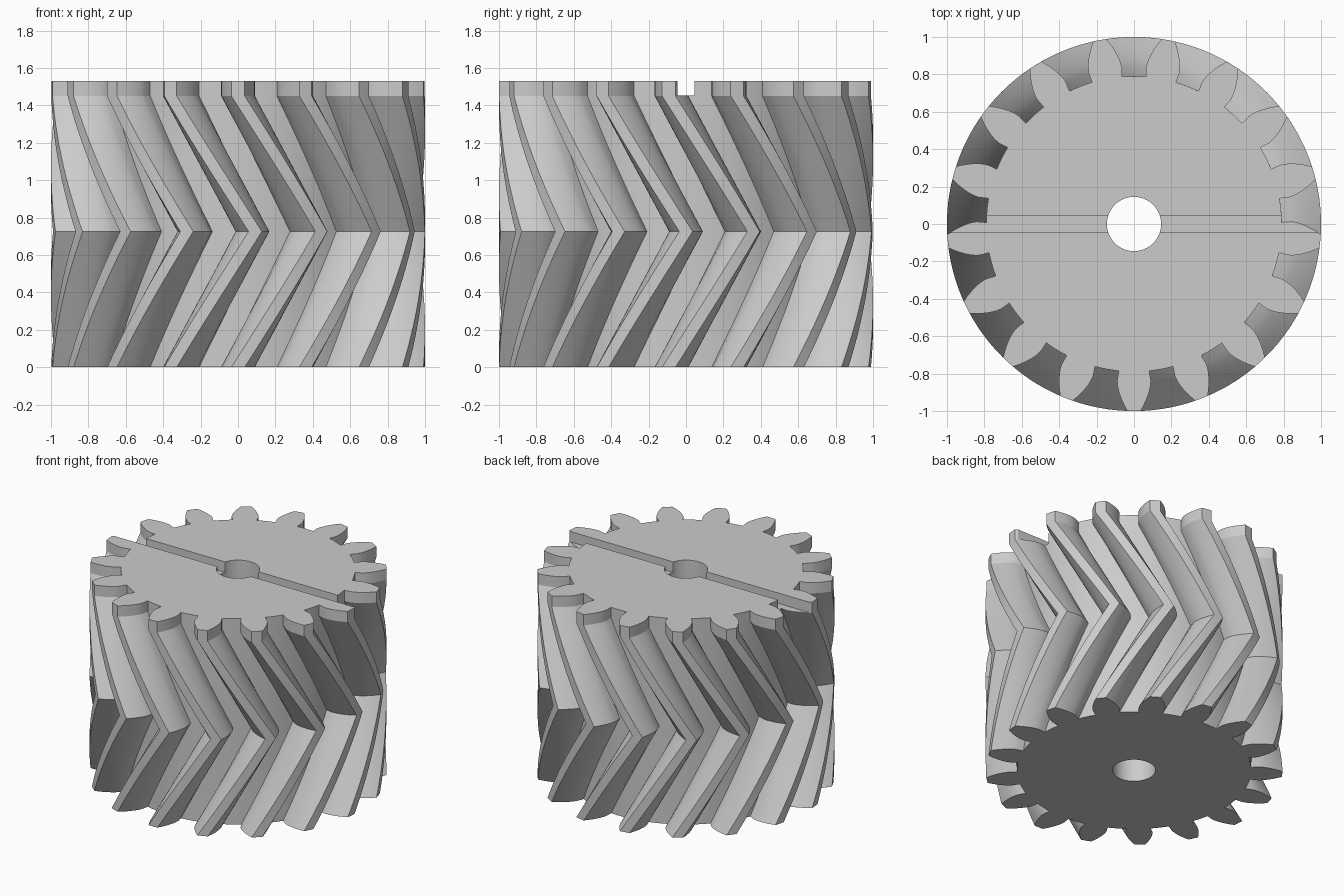
import bpy, bmesh
from math import sin, cos, tan, acos, pi, radians

if "Cube" in bpy.data.objects:
    bpy.data.objects.remove(bpy.data.objects["Cube"], do_unlink=True)

# Gear dimensions
TEETH = 17
PITCH = 2 * pi / TEETH
TIP_R, ROOT_R, PITCH_R = 1.0, 0.79, 0.895
HELIX_H, HEIGHT = 1.45, 1.53
TWIST = 1.25 * PITCH
STEPS = 14
BASE_R = PITCH_R * cos(radians(20))

steel = bpy.data.materials.new("plain_grey")
steel.use_nodes = True
grey = (0.6, 0.6, 0.6, 1)
steel.diffuse_color = grey
steel.node_tree.nodes["Principled BSDF"].inputs["Base Color"].default_value = grey


def involute(r):
    a = acos(min(1, BASE_R / r))
    return tan(a) - a


def outline():
    """Polar points (radius, angle) of the whole toothed profile."""
    half_base = PITCH / 4 + involute(PITCH_R)
    root_half = radians(5.9)
    flank = [(ROOT_R, root_half)]
    for i in range(7):
        r = BASE_R + (TIP_R - BASE_R) * i / 6
        flank.append((r, half_base - involute(r)))
    tooth = [(r, -a) for r, a in flank] + [(TIP_R, 0)]
    tooth += [(r, a) for r, a in reversed(flank)]
    gap = PITCH - 2 * root_half
    tooth += [(ROOT_R, root_half + gap * k / 3) for k in (1, 2)]
    return [(r, a + t * PITCH - pi / 2) for t in range(TEETH) for r, a in tooth]


# Toothed body: twisted up to mid height, back again, then a straight rim
levels = []
for i in range(2 * STEPS + 1):
    f = i / STEPS
    levels.append((HELIX_H * f / 2, TWIST * (1 - abs(1 - f))))
levels.append((HEIGHT, 0))

bm = bmesh.new()
profile = outline()
rings = [[bm.verts.new((r * cos(a + turn), r * sin(a + turn), z)) for r, a in profile]
         for z, turn in levels]
n = len(profile)
for low, high in zip(rings, rings[1:]):
    for j in range(n):
        k = (j + 1) % n
        bm.faces.new((low[j], low[k], high[k], high[j]))
bm.faces.new(list(reversed(rings[0])))
bm.faces.new(rings[-1])
mesh = bpy.data.meshes.new("herringbone_gear")
bm.to_mesh(mesh)
bm.free()
mesh.materials.append(steel)
gear = bpy.data.objects.new("herringbone_gear", mesh)
bpy.context.collection.objects.link(gear)
bpy.context.view_layer.objects.active = gear


def cut(cutter, name):
    cutter.name = name
    cutter.hide_render = True
    cutter.data.materials.append(steel)
    bpy.context.view_layer.objects.active = gear
    mod = gear.modifiers.new(name, 'BOOLEAN')
    mod.operation = 'DIFFERENCE'
    mod.solver = 'EXACT'
    mod.object = cutter
    bpy.ops.object.modifier_apply(modifier=name)
    bpy.data.objects.remove(cutter, do_unlink=True)


# Shaft bore
bpy.ops.mesh.primitive_cylinder_add(vertices=64, radius=0.145, depth=3, location=(0, 0, HEIGHT / 2))
cut(bpy.context.object, "shaft_bore")

# Slot across the top
bpy.ops.mesh.primitive_cube_add(size=1, location=(0, 0, HEIGHT + 0.023))
slot = bpy.context.object
slot.scale = (2.4, 0.09, 0.2)
bpy.context.view_layer.update()
cut(slot, "top_slot")

# Smooth flanks with crisp tooth edges
bpy.ops.object.select_all(action='DESELECT')
gear.select_set(True)
bpy.context.view_layer.objects.active = gear
bpy.ops.object.shade_smooth_by_angle(angle=radians(20))
